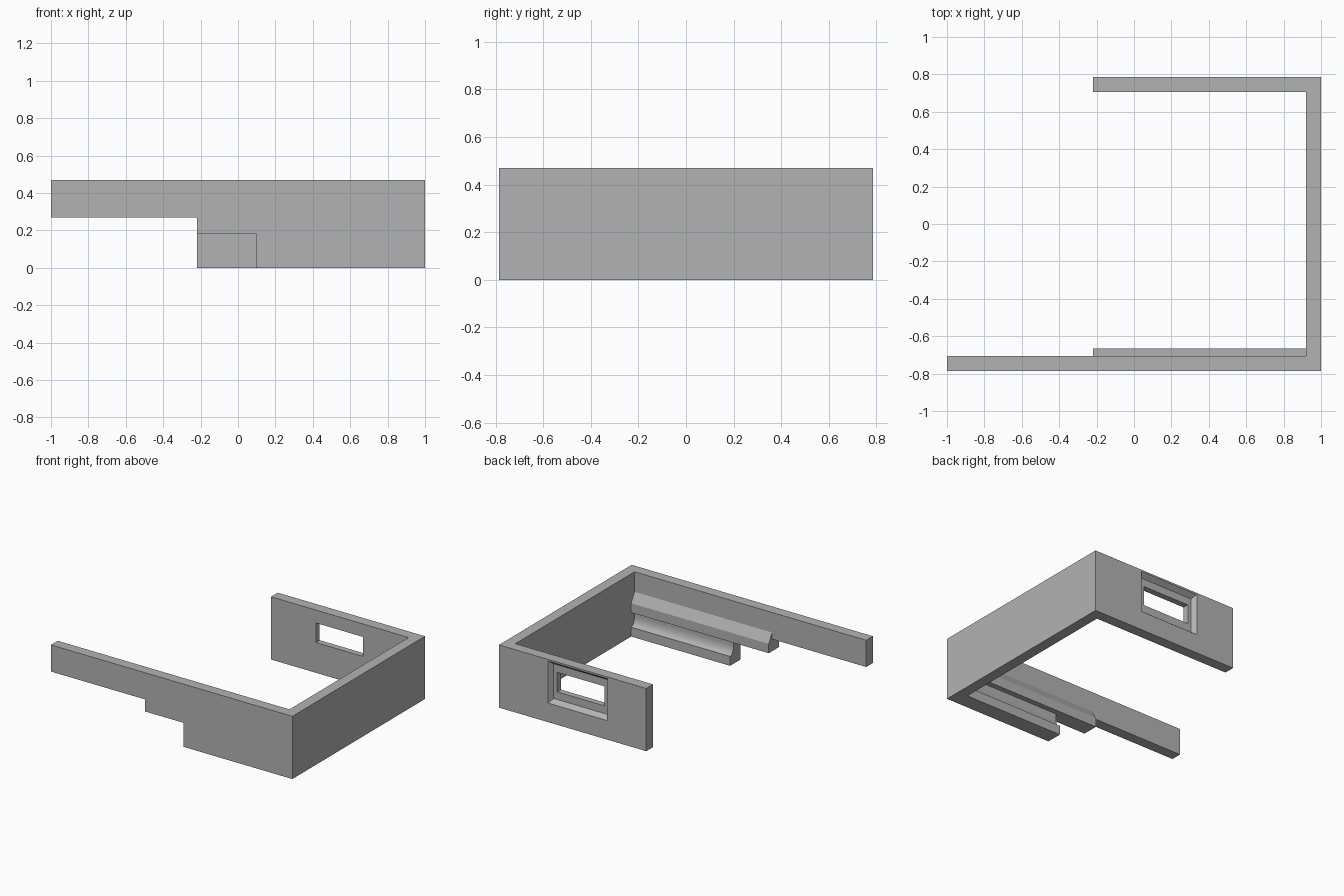
import bpy, bmesh, math

if "Cube" in bpy.data.objects:
    bpy.data.objects.remove(bpy.data.objects["Cube"])

grey = bpy.data.materials.new("plain_grey")
grey.use_nodes = True
colour = (0.45, 0.45, 0.45, 1)
grey.diffuse_color = colour
grey.node_tree.nodes["Principled BSDF"].inputs["Base Color"].default_value = colour

OUT, INN = 0.785, 0.705       # outer and inner wall faces along y
TOP, END = 0.47, -0.22        # wall height, free end of the short walls
SIDE = 0.92                   # inner face of the side wall


def finish(name, bm):
    bmesh.ops.recalc_face_normals(bm, faces=bm.faces)
    mesh = bpy.data.meshes.new(name)
    bm.to_mesh(mesh)
    bm.free()
    mesh.materials.append(grey)
    obj = bpy.data.objects.new(name, mesh)
    bpy.context.collection.objects.link(obj)
    return obj


def extrude(name, points, offset):
    """Prism from a closed outline moved along an offset."""
    bm = bmesh.new()
    face = bm.faces.new([bm.verts.new(p) for p in points])
    moved = bmesh.ops.extrude_face_region(bm, geom=[face])["geom"]
    verts = [g for g in moved if isinstance(g, bmesh.types.BMVert)]
    bmesh.ops.translate(bm, verts=verts, vec=offset)
    return finish(name, bm)


# Front wall with a stepped underside
steps = [(-1, TOP), (-1, 0.27), (END, 0.27), (END, 0.18),
         (0.10, 0.18), (0.10, 0), (1, 0), (1, TOP)]
extrude("front_wall", [(x, -OUT, z) for x, z in steps], (0, OUT - INN, 0))

# Side wall
side = [(SIDE, 0), (1, 0), (1, TOP), (SIDE, TOP)]
extrude("side_wall", [(x, -INN, z) for x, z in side], (0, 2 * INN, 0))

# Back wall: rectangular rings run from the outer face through the window
cx, cz = 0.347, 0.30
recess = 0.75


def window(half_w, half_h, y):
    return (cx - half_w, cx + half_w, cz - half_h, cz + half_h, y)


rings = [(END, 1, 0, TOP, OUT),
         window(0.246, 0.157, OUT),
         window(0.224, 0.13, recess),
         window(0.195, 0.073, recess),
         window(0.195, 0.073, INN),
         (END, 1, 0, TOP, INN)]
bm = bmesh.new()
loops = [[bm.verts.new(p) for p in ((a, y, c), (b, y, c), (b, y, d), (a, y, d))]
         for a, b, c, d, y in rings]
for i, loop in enumerate(loops):
    nxt = loops[(i + 1) % len(loops)]
    for k in range(4):
        j = (k + 1) % 4
        bm.faces.new((loop[k], loop[j], nxt[j], nxt[k]))
finish("back_wall", bm)

# Mouldings along the inside of the front wall
base, lip = -INN, -0.665
depth = lip - base


def moulding(name, start, bottom, slope):
    outline = [(base, bottom), (lip, bottom)] + slope
    points = [(start, y, z) for y, z in outline]
    return extrude(name, points, (SIDE - start, 0, 0))


moulding("upper_moulding", END, 0.18, [(lip, 0.25), (base, 0.32)])

# Lower moulding has a concave upper edge
cove = []
for i in range(13):
    a = math.pi / 2 * i / 12
    cove.append((lip - depth * math.sin(a), 0.14 - 0.07 * math.cos(a)))
lower = moulding("lower_moulding", 0.10, 0, cove)
bpy.ops.object.select_all(action="DESELECT")
lower.select_set(True)
bpy.context.view_layer.objects.active = lower
bpy.ops.object.shade_smooth_by_angle(angle=math.radians(30))
